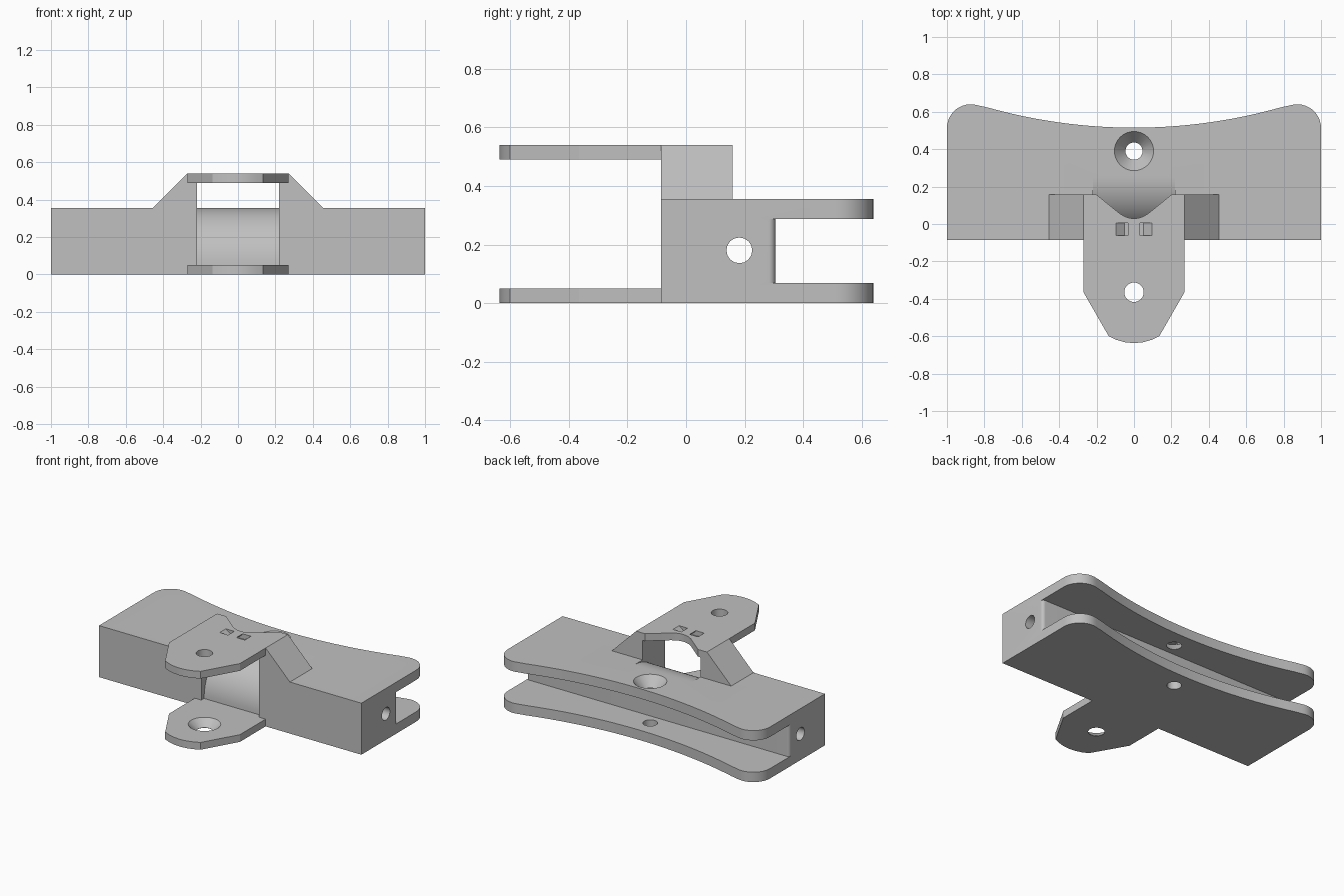
import bpy, bmesh, math
from mathutils import Vector

if "Cube" in bpy.data.objects:
    bpy.data.objects.remove(bpy.data.objects["Cube"])

grey = bpy.data.materials.new("plain grey")
grey.diffuse_color = (0.53, 0.53, 0.53, 1)
grey.use_nodes = True
grey.node_tree.nodes["Principled BSDF"].inputs["Base Color"].default_value = grey.diffuse_color

AXES = {"x": lambda a, b, d: (d, a, b),
        "y": lambda a, b, d: (a, d, b),
        "z": lambda a, b, d: (a, b, d)}


def make(name, bm):
    bmesh.ops.recalc_face_normals(bm, faces=bm.faces)
    me = bpy.data.meshes.new(name)
    bm.to_mesh(me)
    bm.free()
    ob = bpy.data.objects.new(name, me)
    bpy.context.collection.objects.link(ob)
    me.materials.append(grey)
    return ob


def prism(name, pts, axis, lo, hi):
    """Extrude a 2D outline along an axis."""
    bm = bmesh.new()
    rings = [[bm.verts.new(AXES[axis](a, b, d)) for a, b in pts] for d in (lo, hi)]
    bm.faces.new(rings[0])
    bm.faces.new(rings[1])
    n = len(pts)
    for i in range(n):
        j = (i + 1) % n
        bm.faces.new((rings[0][i], rings[0][j], rings[1][j], rings[1][i]))
    return make(name, bm)


def box(name, x0, x1, y0, y1, z0, z1):
    return prism(name, [(x0, y0), (x1, y0), (x1, y1), (x0, y1)], "z", z0, z1)


def bore(name, a, b, lo, hi, r0, r1, axis="z", n=32):
    """Round or tapered cutter; r0 at lo, r1 at hi."""
    bm = bmesh.new()
    rings = [[bm.verts.new(AXES[axis](a + r * math.cos(2 * math.pi * i / n),
                                      b + r * math.sin(2 * math.pi * i / n), d))
              for i in range(n)] for r, d in ((r0, lo), (r1, hi))]
    bm.faces.new(rings[0])
    bm.faces.new(rings[1])
    for i in range(n):
        j = (i + 1) % n
        bm.faces.new((rings[0][i], rings[0][j], rings[1][j], rings[1][i]))
    return make(name, bm)


def cut(ob, *cutters):
    for c in cutters:
        m = ob.modifiers.new("cut", "BOOLEAN")
        m.operation, m.solver, m.object = "DIFFERENCE", "EXACT", c
        bpy.context.view_layer.objects.active = ob
        bpy.ops.object.modifier_apply(modifier=m.name)
        bpy.data.objects.remove(c)


def arc(cx, cy, r, a0, a1, n):
    return [(cx + r * math.cos(math.radians(a0 + (a1 - a0) * i / n)),
             cy + r * math.sin(math.radians(a0 + (a1 - a0) * i / n))) for i in range(n + 1)]


def mirrored(half):
    """Close an outline with its mirror image across x = 0."""
    return half + [(-x, y) for x, y in reversed(half) if abs(x) > 1e-6]


FRONT, TOP, RAISED = -0.085, 0.355, 0.54

# Main body: rounded rear corners and a long concave rear edge
half = [(1, FRONT)] + arc(0.873, 0.513, 0.127, 0, 106.7, 12)
for i in range(1, 17):
    x = 0.8366 * (1 - i / 16)
    half.append((x, 3.405 - math.sqrt(2.89 ** 2 - x * x)))
body = prism("body", mirrored(half), "z", 0, TOP)

# Rear slot, leaving an upper and a lower plate
slot_half = [(1.1, 0.8), (1.1, 0.283), (1.0, 0.283)] + arc(0.978, 0.283, 0.022, 0, 90, 6)
slot = prism("slot_cutter", mirrored(slot_half), "z", 0.068, 0.287)

# Rounded guide in the middle of the front
guide = [(-0.3, 0.05)] + arc(0.25, 0.05, 0.305, 180, 90, 20)
guide += [(0.25, 0.5), (-0.3, 0.5)]
pocket = prism("guide_cutter", guide, "x", -0.22, 0.22)
cut(body, slot, pocket,
    bore("screw_hole", 0, 0.39, -0.1, 0.5, 0.046, 0.046),
    bore("countersink", 0, 0.39, 0.287, 0.361, 0.046, 0.11),
    bore("cross_hole", 0.182, 0.18, -1.1, 1.1, 0.044, 0.044, "x", 16))

# Raised bridge with sloped sides
bridge = prism("bridge", [(-0.455, TOP), (-0.27, RAISED), (0.27, RAISED), (0.455, TOP)],
               "y", FRONT, 0.158)
notch = mirrored([(0.22, 0.25), (0.22, 0.172), (0.165, 0.128), (0.075, 0.055),
                  (0.045, 0.038), (0.02, 0.031), (0, 0.03)])
tie = mirrored([(0.096, 0.56), (0.096, 0.54), (0.05, 0.505), (0, 0.505)])
tie_core = mirrored([(0.032, 0.57), (0.032, 0.54), (0.02, 0.525), (0, 0.525)])
tie_cutter = prism("tie_cutter", tie, "y", -0.062, 0.005)
cut(tie_cutter, prism("tie_core", tie_core, "y", -0.1, 0.1))
cut(bridge, box("opening", -0.22, 0.22, -0.3, 0.3, 0.3, 0.49),
    prism("notch_cutter", notch, "z", 0.45, 0.6), tie_cutter)

# Hinge plates with tapered, rounded tips
tip = [(0.27, FRONT), (0.27, -0.365), (0.135, -0.6), (0.095, -0.619), (0.05, -0.632), (0, -0.637)]
upper = prism("upper_hinge_plate", mirrored(tip), "z", 0.49, RAISED)
cut(upper, bore("upper_pin_hole", 0, -0.365, 0.4, 0.6, 0.052, 0.052))
lower = prism("lower_hinge_plate", mirrored(tip), "z", 0, 0.05)
cut(lower, bore("lower_pin_hole", 0, -0.365, -0.1, 0.2, 0.052, 0.052),
    bore("lower_countersink", 0, -0.365, 0, 0.055, 0.05, 0.107))

# Smooth the curved surfaces, keep the edges crisp
for ob in (body, bridge, upper, lower):
    bpy.ops.object.select_all(action="DESELECT")
    ob.select_set(True)
    bpy.context.view_layer.objects.active = ob
    bpy.ops.object.shade_smooth_by_angle(angle=math.radians(28))
